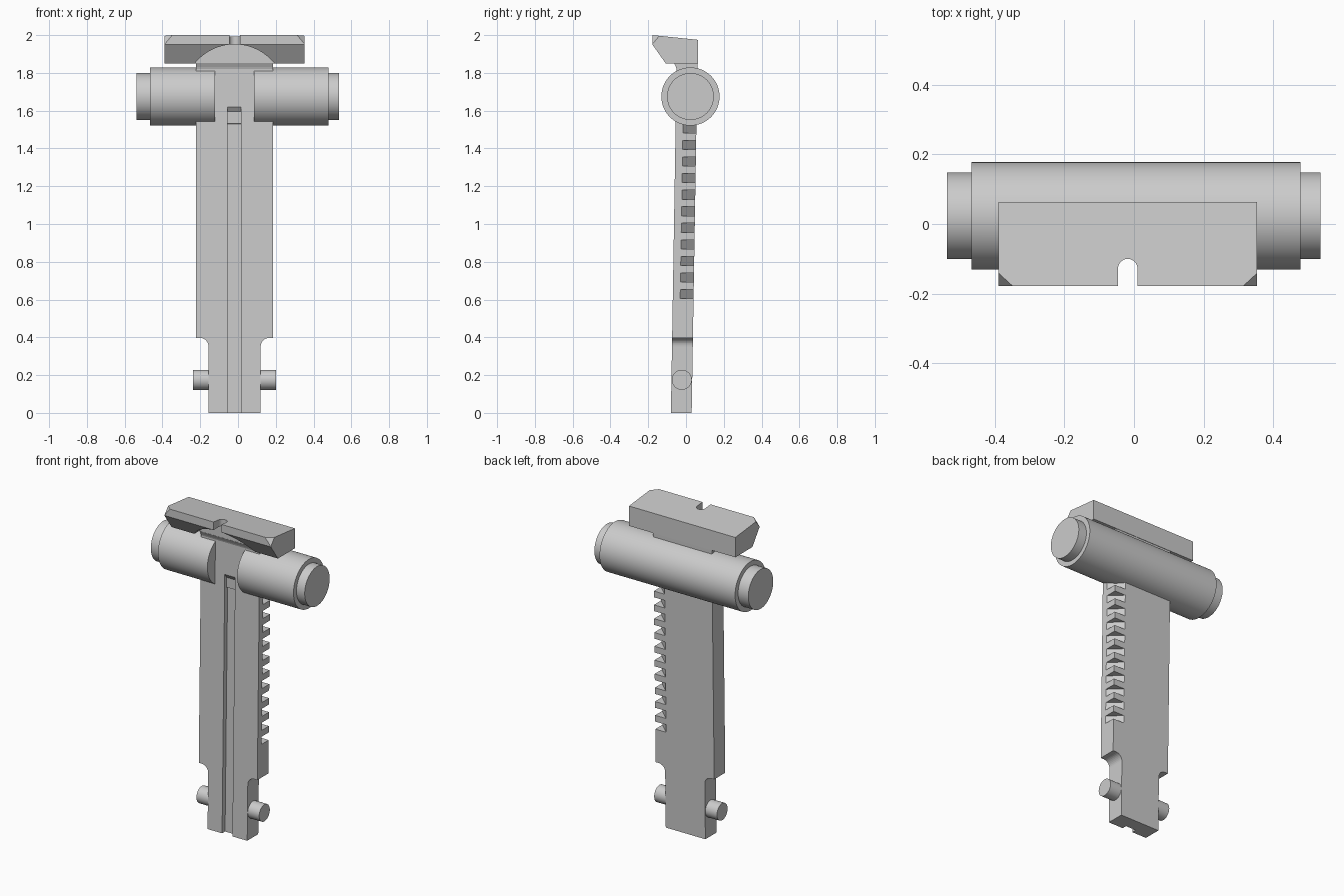
import bpy, bmesh, math
from mathutils import Matrix

if "Cube" in bpy.data.objects:
    bpy.data.objects.remove(bpy.data.objects["Cube"])

CX = -0.018          # centre line of blade and head
LEAN = 0.0165        # slight backward lean of the blade


def prism(name, pts, axis, lo, hi, lean=0.0):
    """Extrude a 2D profile along an axis, then shear it in y with height."""
    place = {'x': lambda a, b, t: (t, a, b),
             'y': lambda a, b, t: (a, t, b),
             'z': lambda a, b, t: (a, b, t)}[axis]
    bm = bmesh.new()
    ends = [[bm.verts.new(place(a, b, t)) for a, b in pts] for t in (lo, hi)]
    bm.faces.new(ends[0])
    bm.faces.new(ends[1])
    n = len(pts)
    for i in range(n):
        j = (i + 1) % n
        bm.faces.new((ends[0][i], ends[0][j], ends[1][j], ends[1][i]))
    for v in bm.verts:
        v.co.y += lean * v.co.z
    bmesh.ops.recalc_face_normals(bm, faces=bm.faces)
    return finish(name, bm)


def finish(name, bm):
    me = bpy.data.meshes.new(name)
    bm.to_mesh(me)
    bm.free()
    ob = bpy.data.objects.new(name, me)
    bpy.context.collection.objects.link(ob)
    return ob


def arc(cx, cy, r, a0, a1, n):
    return [(cx + r * math.cos(math.radians(a0 + (a1 - a0) * i / n)),
             cy + r * math.sin(math.radians(a0 + (a1 - a0) * i / n))) for i in range(n + 1)]


def rod(name, r, x0, x1, y, z, seg=64):
    return smooth(prism(name, arc(y, z, r, 0, 360, seg)[:-1], 'x', x0, x1))


def smooth(ob):
    bpy.ops.object.select_all(action='DESELECT')
    ob.select_set(True)
    bpy.context.view_layer.objects.active = ob
    bpy.ops.object.shade_smooth_by_angle(angle=math.radians(30))
    return ob


def cut(ob, cutter):
    m = ob.modifiers.new("cut", 'BOOLEAN')
    m.operation = 'DIFFERENCE'
    m.solver = 'EXACT'
    m.object = cutter
    cutter.hide_render = True
    cutter.hide_viewport = True
    cutter.display_type = 'WIRE'


# Blade: wide plate with narrower, filleted foot
half = ([(0.138, 0.0)] + arc(0.183, 0.352, 0.045, 180, 90, 8)
        + [(0.204, 0.397), (0.204, 1.87)])
outline = [(CX + x, z) for x, z in half] + [(CX - x, z) for x, z in reversed(half)]
blade = prism("blade", outline, 'y', -0.08, 0.03, LEAN)

# Front groove with sloped upper end
cut(blade, prism("groove_cutter",
                 [(-0.2, -0.1), (-0.05, -0.1), (-0.05, 1.58), (-0.08, 1.62), (-0.2, 1.62)],
                 'x', -0.055, 0.017, LEAN))

# Row of teeth cut across the back right edge
for i in range(11):
    z = 0.63 + 0.0875 * i
    cut(blade, prism("tooth_cutter", [(0.186, -0.041), (0.26, -0.041), (0.26, 0.1),
                                      (0.11, 0.1), (0.11, 0.03)],
                     'z', z - 0.024, z + 0.024, LEAN))

# Foot pins
rod("foot_pin_right", 0.053, 0.08, 0.2, -0.022, 0.175, 32)
rod("foot_pin_left", 0.053, -0.237, -0.12, -0.022, 0.175, 32)

# Barrel with open front centre, and its stepped ends
barrel = rod("barrel", 0.154, -0.466, 0.478, 0.0235, 1.675)
cut(barrel, prism("barrel_cutter", [(-0.3, 1.4), (-0.035, 1.4), (-0.035, 2.0), (-0.3, 2.0)],
                  'x', -0.122, 0.085))
rod("barrel_end_right", 0.124, 0.45, 0.535, 0.0235, 1.675)
rod("barrel_end_left", 0.124, -0.537, -0.45, 0.0235, 1.675)

# Flared lip under the head
prism("neck_lip", [(-0.048, 1.815), (-0.053, 1.83), (-0.064, 1.852), (0, 1.852), (0, 1.815)],
      'x', CX - 0.204, CX + 0.204)

# Head: slanted top bar
head = prism("head", [(-0.178, 2.0), (-0.178, 1.95), (-0.107, 1.85), (0.063, 1.85), (0.063, 1.975)],
             'x', -0.388, 0.353)

# Front upper corners chamfered
bm = bmesh.new()
bm.from_mesh(head.data)
for s, x in ((-1, -0.388), (1, 0.353)):
    r = bmesh.ops.bisect_plane(bm, geom=bm.verts[:] + bm.edges[:] + bm.faces[:],
                               plane_co=(x, -0.178, 1.952),
                               plane_no=(s / 0.04, -1 / 0.04, 1 / 0.048), clear_outer=True)
    edges = [e for e in r['geom_cut'] if isinstance(e, bmesh.types.BMEdge)]
    bmesh.ops.contextual_create(bm, geom=edges)
bmesh.ops.recalc_face_normals(bm, faces=bm.faces)
bm.to_mesh(head.data)
bm.free()

# Arched recess under the head, and the sighting slot
cut(head, prism("arch_cutter", arc(CX, 1.681, 0.27, 0, 360, 96)[:-1], 'y', -0.3, -0.063))
cut(head, prism("slot_cutter", arc(CX, -0.128, 0.028, 0, 180, 16)
                + [(CX - 0.028, -0.3), (CX + 0.028, -0.3)], 'z', 1.8, 2.1))
